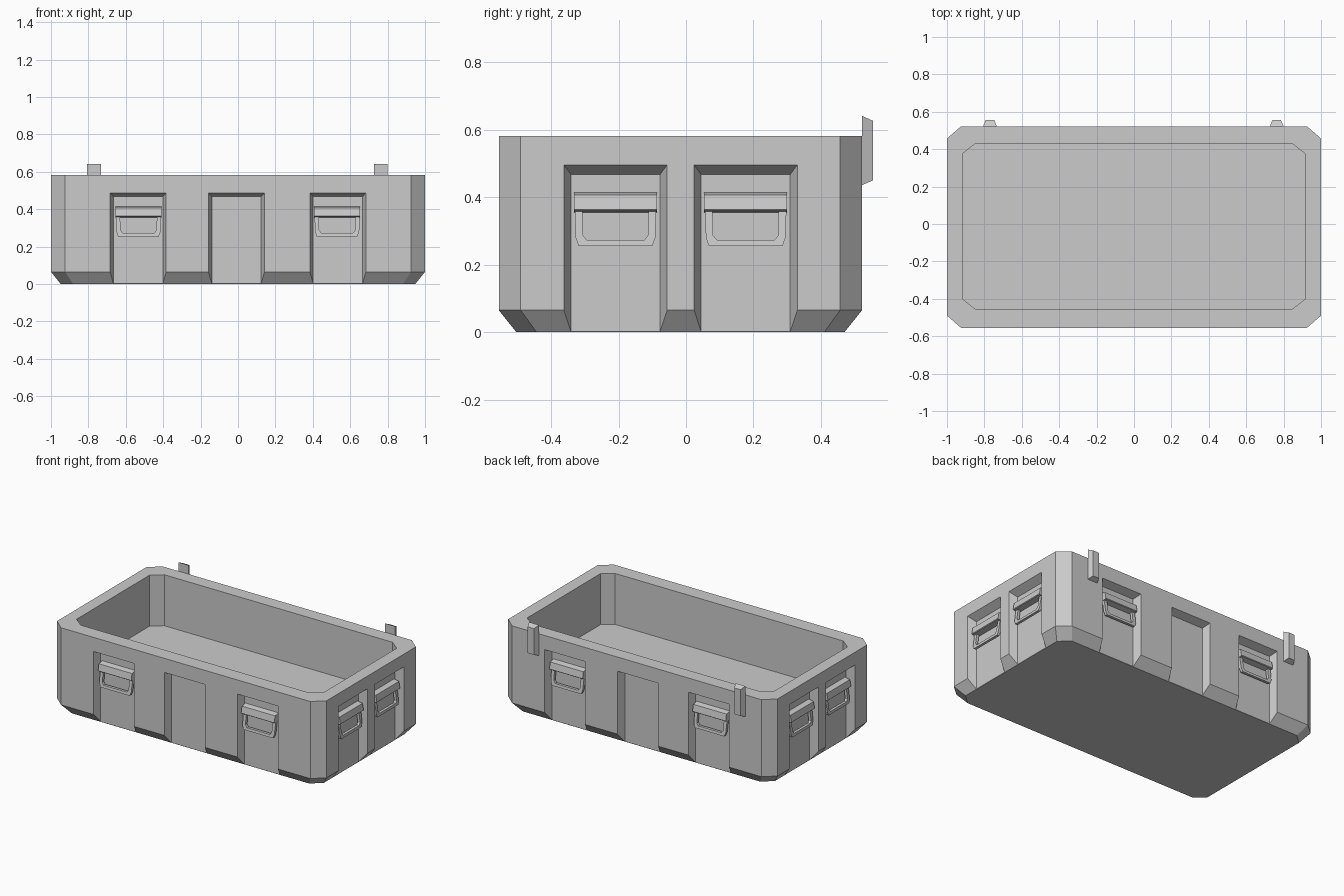
import bpy, bmesh

if "Cube" in bpy.data.objects:
    bpy.data.objects.remove(bpy.data.objects["Cube"])


def loft(name, rings):
    """Skin a list of equal-length point rings and cap both ends."""
    bm = bmesh.new()
    vs = [[bm.verts.new(p) for p in r] for r in rings]
    n = len(rings[0])
    for a, b in zip(vs, vs[1:]):
        for i in range(n):
            j = (i + 1) % n
            bm.faces.new((a[i], a[j], b[j], b[i]))
    bm.faces.new(vs[0][::-1])
    bm.faces.new(vs[-1])
    bmesh.ops.recalc_face_normals(bm, faces=bm.faces)
    me = bpy.data.meshes.new(name)
    bm.to_mesh(me)
    bm.free()
    ob = bpy.data.objects.new(name, me)
    bpy.context.collection.objects.link(ob)
    return ob


def octagon(x0, x1, y0, y1, cx, cy, z):
    return [(x0 + cx, y0, z), (x1 - cx, y0, z), (x1, y0 + cy, z), (x1, y1 - cy, z),
            (x1 - cx, y1, z), (x0 + cx, y1, z), (x0, y1 - cy, z), (x0, y0 + cy, z)]


TOP = 0.582
FRONT, BACK, SIDE, DEPTH = -0.555, 0.522, 1.0, 0.051

# Map (along wall, outward from recess floor, height) to world space
WALLS = {
    "front": lambda u, d, z: (u, FRONT + DEPTH - d, z),
    "back": lambda u, d, z: (u, BACK - DEPTH + d, z),
    "right": lambda u, d, z: (SIDE - DEPTH + d, u, z),
    "left": lambda u, d, z: (-SIDE + DEPTH - d, u, z),
}

# Open tub with chamfered corners and base
tub = loft("tub", [
    octagon(-0.948, 0.948, -0.503, 0.47, 0.067, 0.06, 0),
    octagon(-SIDE, SIDE, FRONT, BACK, 0.075, 0.065, 0.065),
    octagon(-SIDE, SIDE, FRONT, BACK, 0.075, 0.065, TOP),
    octagon(-0.918, 0.916, -0.455, 0.43, 0.07, 0.055, TOP),
    octagon(-0.918, 0.916, -0.455, 0.43, 0.07, 0.055, 0.24),
])


def recess(wall, c):
    """Cut a splayed panel recess, open at the bottom."""
    w = WALLS[wall]
    long_wall = wall in ("front", "back")
    flare = 0.018 if long_wall else 0.021
    rise = 0.02 if long_wall else 0.029
    rings = []
    for d, k in ((0, 0), (2 * DEPTH, 2)):
        h = 0.132 + k * flare
        t = 0.467 + k * rise
        rings.append([w(c - h, d, -0.1), w(c + h, d, -0.1), w(c + h, d, t), w(c - h, d, t)])
    cutter = loft("recess_cutter", rings)
    cutter.hide_render = True
    mod = tub.modifiers.new("recess", "BOOLEAN")
    mod.operation = "DIFFERENCE"
    mod.solver = "EXACT"
    mod.object = cutter
    bpy.context.view_layer.objects.active = tub
    bpy.ops.object.modifier_apply(modifier=mod.name)
    bpy.data.objects.remove(cutter)


def handle(wall, c):
    w = WALLS[wall]
    # Bracket bar above the grip
    prof = [(-0.004, 0.415), (0.036, 0.407), (0.044, 0.363), (0.04, 0.359), (-0.004, 0.354)]
    loft(wall + "_handle_bracket",
         [[w(c + s * 0.123, d, z) for d, z in prof] for s in (-1, 1)])
    # Hanging U-shaped grip, tilted slightly outward
    outer = [(0.121, 0.37), (0.118, 0.28), (0.109, 0.255)]
    inner = [(0.098, 0.37), (0.097, 0.288), (0.085, 0.273)]
    u = [(-x, z) for x, z in outer] + outer[::-1] + inner + [(-x, z) for x, z in inner[::-1]]
    loft(wall + "_handle_grip",
         [[w(c + x, d + (0.37 - z) * 0.14, z) for x, z in u] for d in (0.006, 0.024)])


# Long walls: three recesses, outer two with handles
for wall in ("front", "back"):
    for c in (-0.534, -0.008, 0.534):
        recess(wall, c)
    for c in (-0.532, 0.53):
        handle(wall, c)

# Short walls: two recesses, both with handles
for wall in ("left", "right"):
    for c in (-0.209, 0.177):
        recess(wall, c)
        handle(wall, c)

# Hinge tabs on the back rim
for c in (-0.77, 0.763):
    loft("hinge_tab", [
        [(c - h, y, z0), (c + h, y, z0), (c + h, y, z1), (c - h, y, z1)]
        for h, y, z0, z1 in ((0.037, BACK, 0.436, 0.641), (0.023, 0.555, 0.45, 0.626))])
